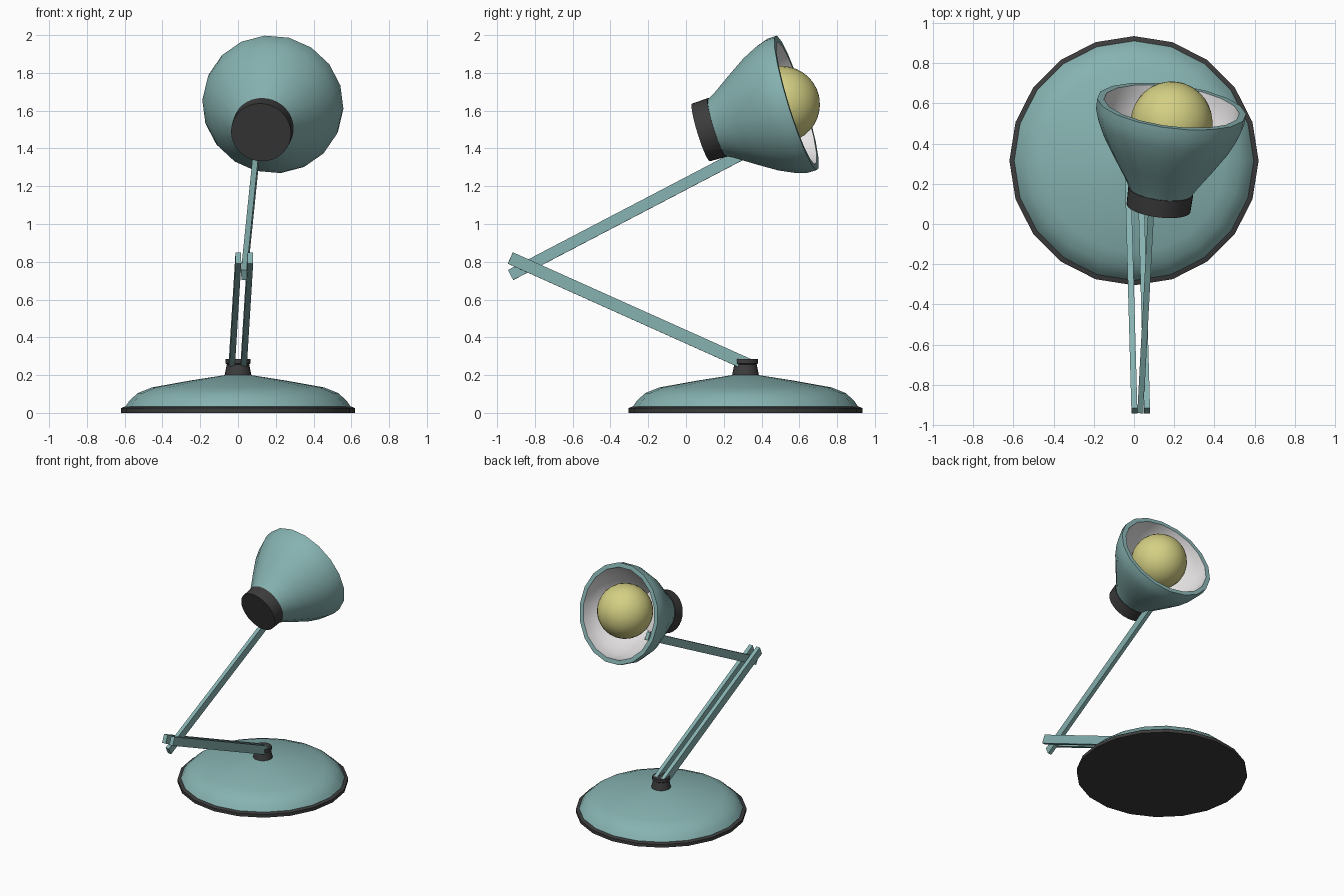
import bpy, bmesh, math
from mathutils import Vector, Matrix

if "Cube" in bpy.data.objects:
    bpy.data.objects.remove(bpy.data.objects["Cube"])


def material(name, rgb):
    m = bpy.data.materials.new(name)
    m.diffuse_color = (*rgb, 1)
    m.use_nodes = True
    m.node_tree.nodes["Principled BSDF"].inputs["Base Color"].default_value = m.diffuse_color
    return m


teal = material("teal_enamel", (0.24, 0.45, 0.44))
black = material("black_rubber", (0.045, 0.045, 0.045))
white = material("white_lining", (0.80, 0.78, 0.78))
yellow = material("warm_bulb", (0.66, 0.63, 0.23))


def finish(bm, name, mats, matrix=Matrix(), smooth=True):
    bmesh.ops.recalc_face_normals(bm, faces=bm.faces)
    me = bpy.data.meshes.new(name)
    bm.to_mesh(me)
    bm.free()
    ob = bpy.data.objects.new(name, me)
    bpy.context.collection.objects.link(ob)
    for m in mats:
        me.materials.append(m)
    ob.matrix_world = matrix
    if smooth:
        bpy.ops.object.select_all(action='DESELECT')
        ob.select_set(True)
        bpy.context.view_layer.objects.active = ob
        bpy.ops.object.shade_smooth_by_angle(angle=math.radians(30))
    return ob


def lathe(name, profile, sides, mats, matrix, phase=0.0, second_from=None):
    """Revolve (radius, height) points about z and cap both ends."""
    bm = bmesh.new()
    rings = []
    for r, h in profile:
        angles = [phase + 2 * math.pi * i / sides for i in range(sides)]
        rings.append([bm.verts.new((r * math.cos(a), r * math.sin(a), h)) for a in angles])
    for k, (lo, hi) in enumerate(zip(rings, rings[1:])):
        for i in range(sides):
            j = (i + 1) % sides
            f = bm.faces.new((lo[i], lo[j], hi[j], hi[i]))
            f.material_index = int(second_from is not None and k >= second_from)
    bm.faces.new(rings[0])
    bm.faces.new(rings[-1]).material_index = int(second_from is not None)
    return finish(bm, name, mats, matrix)


def bar(name, a, b, width, height):
    """Rectangular bar running from a to b, its sides kept upright."""
    a, b = Vector(a), Vector(b)
    along = (b - a).normalized()
    side = along.cross(Vector((0, 0, 1))).normalized()
    up = side.cross(along)
    rot = Matrix((side, along, up)).transposed().to_4x4()
    bm = bmesh.new()
    bmesh.ops.create_cube(bm, size=1)
    bmesh.ops.scale(bm, vec=(width, (b - a).length, height), verts=bm.verts)
    finish(bm, name, [teal], Matrix.Translation((a + b) / 2) @ rot, smooth=False)


# Base: rubber foot, domed cover and pivot collar
base = Matrix.Translation((0, 0.315, 0))
lathe("base_foot", [(0.62, 0), (0.62, 0.025), (0.60, 0.033)], 20, [black], base)
lathe("base_cover", [(0.598, 0.03), (0.575, 0.065), (0.53, 0.105), (0.455, 0.135),
                     (0.26, 0.17), (0.07, 0.2)], 20, [teal], base)
lathe("pivot_collar", [(0.072, 0.195), (0.059, 0.257), (0.065, 0.262), (0.065, 0.285)],
      20, [black], base)

# Paired lower arms and single upper arm
for name, x in (("lower_arm_left", -0.033), ("lower_arm_right", 0.03)):
    bar(name, (x, 0.33, 0.255), (x + 0.035, -0.93, 0.82), 0.03, 0.066)
bar("upper_arm", (0.032, -0.928, 0.73), (0.10, 0.345, 1.395), 0.03, 0.06)

# Head: end cap, lined shade and bulb along one tilted axis
axis = Vector((0.065, 0.503, 0.155))
head = Matrix.Translation((0.122, 0.08, 1.485)) @ axis.to_track_quat('Z', 'Y').to_matrix().to_4x4()
lathe("head_cap", [(0.16, 0), (0.163, 0.09)], 36, [black], head)
outer = [(0.158, 0.088), (0.182, 0.132), (0.25, 0.235), (0.316, 0.34),
         (0.354, 0.42), (0.373, 0.48), (0.374, 0.533)]
inner = [(0.34, 0.533), (0.335, 0.48), (0.318, 0.42), (0.28, 0.34), (0.215, 0.235), (0.15, 0.132)]
lathe("shade", outer + inner, 18, [teal, white], head, math.radians(5), len(outer))

bm = bmesh.new()
bmesh.ops.create_uvsphere(bm, u_segments=28, v_segments=18, radius=0.204)
bulb_turn = axis.to_track_quat('Z', 'Y').to_matrix().to_4x4()
finish(bm, "bulb", [yellow], Matrix.Translation((0.187, 0.505, 1.633)) @ bulb_turn)
